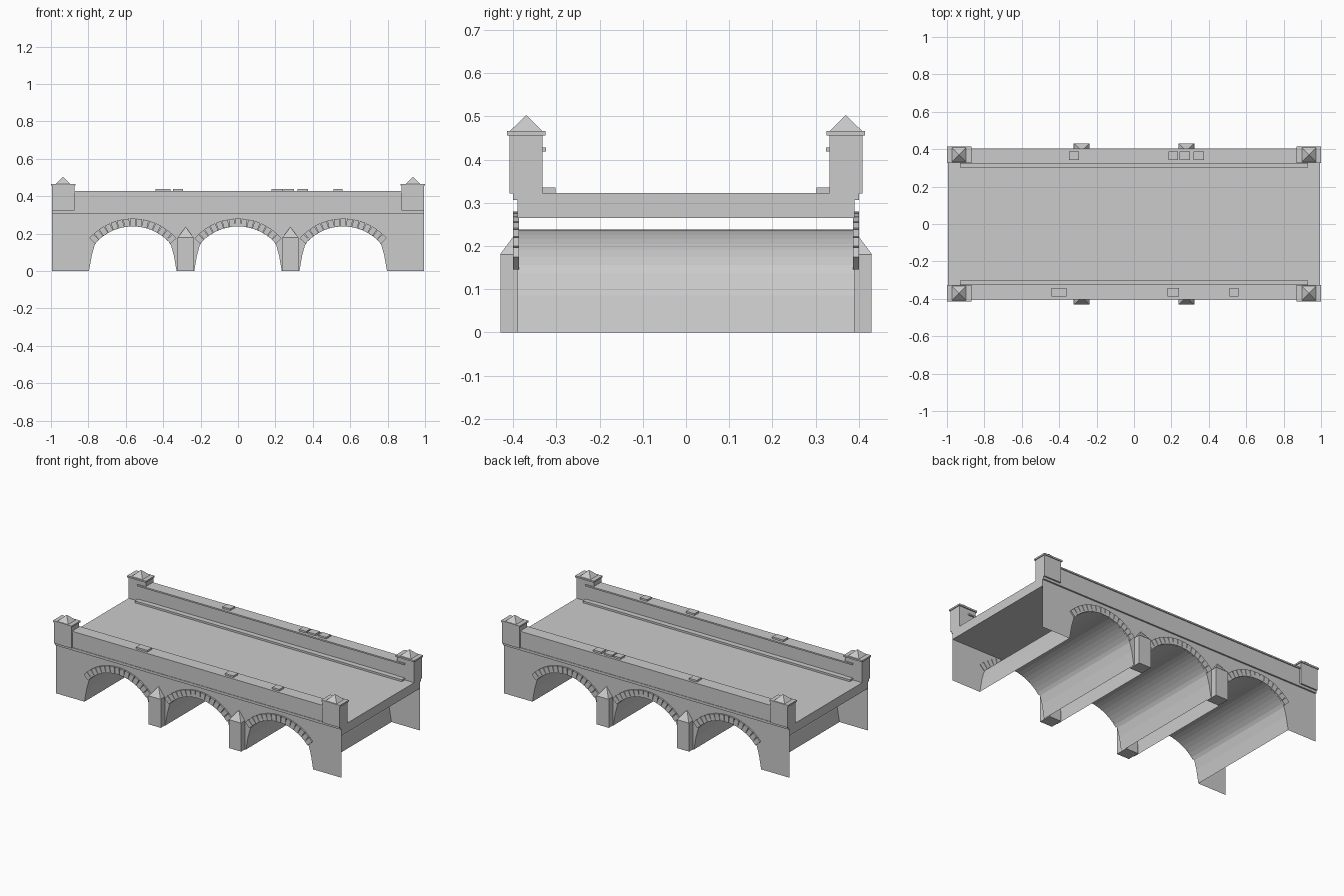
import bpy, bmesh, math
from mathutils import Matrix

if "Cube" in bpy.data.objects:
    bpy.data.objects.remove(bpy.data.objects["Cube"])

CENTRES = (-0.5625, 0.0, 0.5625)
R, CZ = 0.267, -0.029          # arch circle radius and centre height
HALF = math.radians(46)


def make(name, bm):
    me = bpy.data.meshes.new(name)
    bm.to_mesh(me)
    bm.free()
    ob = bpy.data.objects.new(name, me)
    bpy.context.collection.objects.link(ob)
    return ob


def add_box(bm, x, y, z, rot=None):
    # x, y, z are (min, max) ranges
    c = [(a[0] + a[1]) / 2 for a in (x, y, z)]
    s = [abs(a[1] - a[0]) for a in (x, y, z)]
    m = Matrix.Translation(c) @ (rot or Matrix()) @ Matrix.Diagonal((*s, 1))
    bmesh.ops.create_cube(bm, size=1, matrix=m)


def box(name, x, y, z):
    bm = bmesh.new()
    add_box(bm, x, y, z)
    return make(name, bm)


def pyramid(name, x, y, z0, z1, half):
    bm = bmesh.new()
    m = Matrix.Translation((x, y, (z0 + z1) / 2)) @ Matrix.Rotation(math.pi / 4, 4, 'Z')
    bmesh.ops.create_cone(bm, cap_ends=True, segments=4, radius1=half * math.sqrt(2),
                          radius2=0, depth=z1 - z0, matrix=m)
    return make(name, bm)


def arch_profile(cx):
    # battered legs joined by a segmental arc
    leg = [(-0.234, 0), (-0.219, 0.085), (-0.204, 0.138)]
    arc = [(R * math.sin(-HALF + 2 * HALF * i / 16), CZ + R * math.cos(-HALF + 2 * HALF * i / 16))
           for i in range(17)]
    pts = leg + arc + [(-x, z) for x, z in reversed(leg)]
    return [(cx + x, z) for x, z in pts]


# open vaults running under the deck
for i, cx in enumerate(CENTRES):
    bm = bmesh.new()
    rows = [[bm.verts.new((x, y, z)) for x, z in arch_profile(cx)] for y in (-0.39, 0.39)]
    for k in range(len(rows[0]) - 1):
        bm.faces.new((rows[0][k], rows[0][k + 1], rows[1][k + 1], rows[1][k]))
    make(f"arch_vault_{i + 1}", bm)

# deck slab
box("deck", (-0.995, 0.995), (-0.39, 0.39), (0.265, 0.323))

# loose coping stones: (x centre, half width)
stones = {-1: [(-0.40, 0.04), (0.21, 0.03), (0.535, 0.025)],
          1: [(-0.32, 0.027), (0.21, 0.025), (0.272, 0.028), (0.347, 0.028)]}

for s, side in ((-1, "front"), (1, "back")):
    # thin side wall with three arch openings
    outline = [(-0.995, 0.31), (-0.995, 0)]
    for cx in CENTRES:
        outline += arch_profile(cx)
    outline += [(0.995, 0), (0.995, 0.31)]
    bm = bmesh.new()
    f = bm.faces.new([bm.verts.new((x, s * 0.39, z)) for x, z in outline])
    f.normal_update()
    if f.normal.y * s < 0:
        f.normal_flip()
    bmesh.ops.triangulate(bm, faces=[f])
    make(f"{side}_wall", bm)

    # ring of arch stones
    bm = bmesh.new()
    for cx in CENTRES:
        for k in range(15):
            a = HALF * (-1 + 2 * k / 14) * 1.0
            r = R + 0.021
            x, z = cx + r * math.sin(a), CZ + r * math.cos(a)
            add_box(bm, (x - 0.015, x + 0.015), (s * 0.387, s * 0.40),
                    (z - 0.021, z + 0.021), Matrix.Rotation(a, 4, 'Y'))
    make(f"{side}_arch_stones", bm)

    # cutwaters on the piers
    for x in (-0.28, 0.28):
        box(f"{side}_cutwater", (x - 0.043, x + 0.043), (s * 0.35, s * 0.43), (0, 0.18))
        top = pyramid(f"{side}_cutwater_cap", x, s * 0.39, 0.18, 0.235, 0.041)

    # string course, parapet, coping and curb
    box(f"{side}_string_course", (-0.995, 0.995), (s * 0.385, s * 0.40), (0.307, 0.323))
    box(f"{side}_parapet", (-0.93, 0.93), (s * 0.335, s * 0.397), (0.315, 0.422))
    box(f"{side}_coping", (-0.93, 0.93), (s * 0.324, s * 0.403), (0.419, 0.428))
    box(f"{side}_curb", (-0.93, 0.93), (s * 0.302, s * 0.338), (0.32, 0.335))

    # raised stones on the coping
    bm = bmesh.new()
    for x, h in stones[s]:
        add_box(bm, (x - h, x + h), (s * 0.342, s * 0.388), (0.425, 0.439))
    make(f"{side}_raised_stones", bm)

    # corner posts with caps
    for x in (-0.935, 0.935):
        box(f"{side}_post", (x - 0.06, x + 0.06), (s * 0.332, s * 0.409), (0.322, 0.46))
        box(f"{side}_post_cap", (x - 0.065, x + 0.065), (s * 0.325, s * 0.414), (0.456, 0.466))
        pyramid(f"{side}_post_finial", x, s * 0.37, 0.465, 0.503, 0.039)
